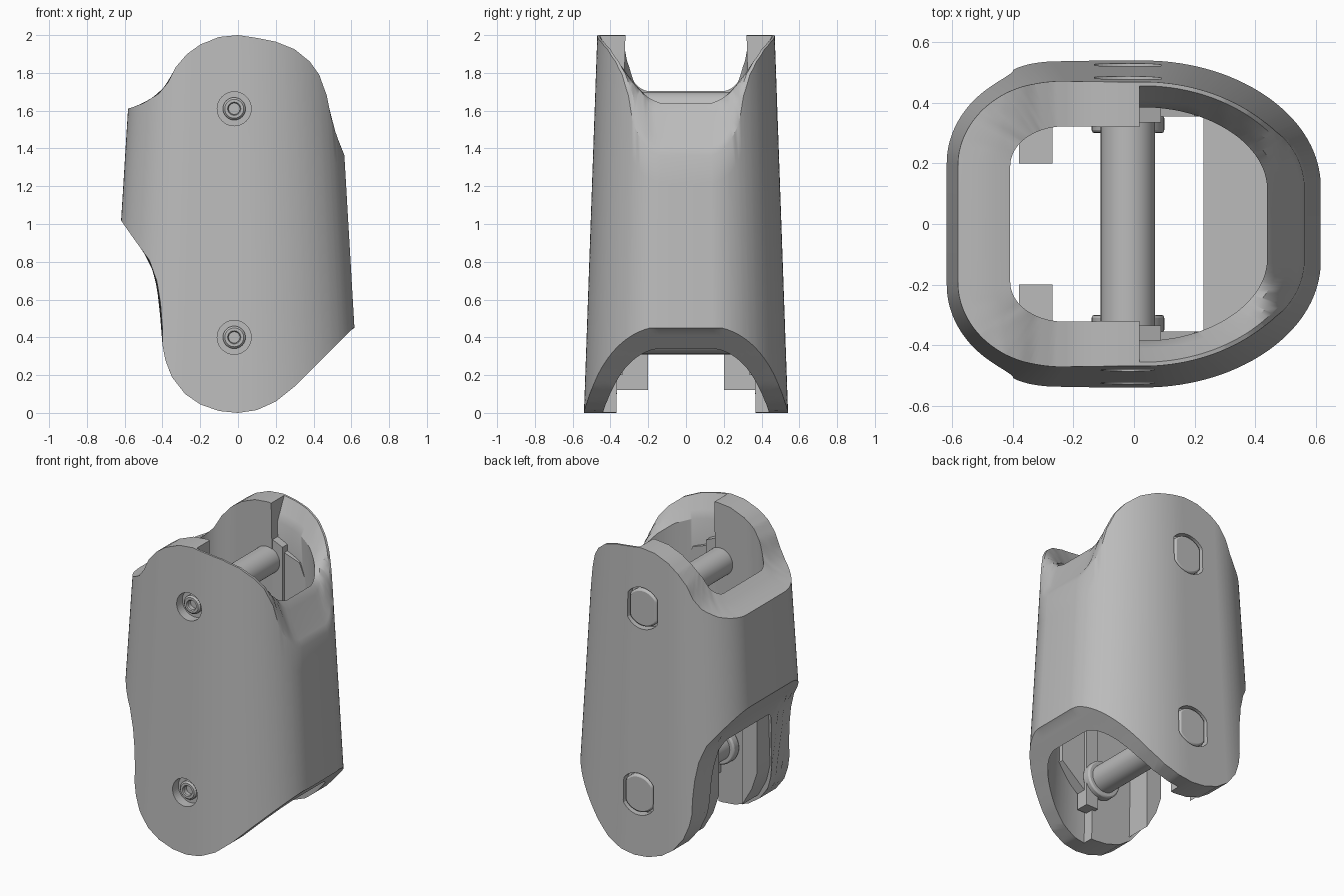
import bpy, bmesh, math
from mathutils import Vector, Matrix

cube = bpy.data.objects.get("Cube")
if cube:
    bpy.data.objects.remove(cube, do_unlink=True)

grey = bpy.data.materials.new("plain_grey")
grey.use_nodes = True
tone = (0.5, 0.5, 0.5, 1)
grey.diffuse_color = tone
grey.node_tree.nodes["Principled BSDF"].inputs["Base Color"].default_value = tone
parts = []


def add_object(name, bm, helper=False):
    bmesh.ops.recalc_face_normals(bm, faces=bm.faces)
    mesh = bpy.data.meshes.new(name)
    bm.to_mesh(mesh)
    bm.free()
    mesh.materials.append(grey)
    obj = bpy.data.objects.new(name, mesh)
    bpy.context.collection.objects.link(obj)
    if helper:
        obj.hide_render = True
    else:
        parts.append(obj)
    return obj


def prism(name, outline, low, high, axis):
    """Extrude a flat outline between two positions on the y or z axis."""
    bm = bmesh.new()
    def place(u, v, w):
        return (u, w, v) if axis == "y" else (u, v, w)
    ends = [[bm.verts.new(place(u, v, w)) for u, v in outline] for w in (low, high)]
    bm.faces.new(ends[0])
    bm.faces.new(ends[1])
    for i in range(len(outline)):
        j = (i + 1) % len(outline)
        bm.faces.new((ends[0][i], ends[0][j], ends[1][j], ends[1][i]))
    return add_object(name, bm)


def rod(name, z, low, high, radius, half_width=None, helper=False, bevel=0):
    """Cylinder along y, optionally with two flat sides."""
    bm = bmesh.new()
    turn = Matrix.Translation((PIN_X, (low + high) / 2, z)) @ Matrix.Rotation(math.pi / 2, 4, "X")
    bmesh.ops.create_cone(bm, cap_ends=True, segments=48, radius1=radius, radius2=radius,
                          depth=high - low, matrix=turn)
    if half_width:
        for v in bm.verts:
            v.co.x = PIN_X + max(-half_width, min(half_width, v.co.x - PIN_X))
    obj = add_object(name, bm, helper)
    if bevel:
        mod = obj.modifiers.new("soft_edge", "BEVEL")
        mod.width = bevel
        mod.segments = 2
        mod.limit_method = "ANGLE"
    return obj


# Sleeve: side outlines of the upper and lower rims, as x and z
upper = [(-.58, 1.61), (-.5, 1.64), (-.42, 1.69), (-.37, 1.75), (-.33, 1.83), (-.27, 1.9),
         (-.2, 1.95), (-.1, 1.99), (0, 2), (.1, 1.985), (.2, 1.965), (.3, 1.925),
         (.38, 1.86), (.43, 1.79), (.47, 1.68), (.5, 1.53), (.54, 1.42), (.565, 1.36)]
lower = [(-.62, 1.02), (-.55, .92), (-.47, .81), (-.43, .7), (-.41, .58), (-.4, .45),
         (-.4, .36), (-.385, .28), (-.35, .19), (-.28, .1), (-.2, .045), (-.1, .01), (0, 0),
         (.1, .015), (.2, .06), (.3, .14), (.4, .24), (.5, .34), (.61, .45)]
PIN_X = -.02
STEP = .02
LEFT, RIGHT = -.62, .585
CORNER, BOW = -.25, .03


def taper(x, y, z):
    return Vector((x * (1.1 - .1 * z), y * (1.07 - .07 * z), z))


def untaper(points):
    return [(x / (1.1 - .1 * z), z) for x, z in points]


upper, lower = untaper(upper), untaper(lower)


def height(outline, x):
    if x <= outline[0][0]:
        return outline[0][1]
    for (a, za), (b, zb) in zip(outline, outline[1:]):
        if x <= b:
            return za + (zb - za) * (x - a) / (b - a)
    return outline[-1][1]


def arc(t):
    return math.sqrt(max(0, 1 - t * t))


def section(x):
    """Outer and inner plan points for one station: thick back, thin bowed front."""
    if x < CORNER:
        t = (x - CORNER) / (LEFT - CORNER)
        return (x, .2 + .305 * arc(t)), (CORNER - .19 * t, .2 + .145 * arc(t))
    if x < STEP:
        return (x, .505), (x, .345)
    t = max(0, (x - BOW) / (RIGHT - BOW))
    return (x, .12 + .385 * arc(t)), (min(x, BOW) + .44 * t, .12 + .29 * arc(t))


stations = {LEFT, RIGHT, STEP - .0005, STEP + .0005, CORNER}
stations.update(x for x, z in upper + lower if LEFT < x < RIGHT)
for i in range(33):
    a = math.pi / 2 * i / 32
    stations.add(CORNER + (LEFT - CORNER) * math.sin(a))
    stations.add(BOW + (RIGHT - BOW) * math.sin(a))
ordered = []
for x in sorted(stations):
    if not ordered or x - ordered[-1] > .0008:
        ordered.append(x)


def column(x, side):
    (ox, oy), (ix, iy) = section(x)
    drop = .17 if x > STEP else 0
    def rim(outline, s, fall):
        px, py = ox + (ix - ox) * s, oy + (iy - oy) * s
        return px, py, height(outline, px) - fall * max(0, s - .15)
    def wall(a, b, n):
        return [tuple(p + (q - p) * k / n for p, q in zip(a, b)) for k in range(n)]
    cuts = (0, .15, .4, .7, 1)
    top = [rim(upper, s, drop) for s in cuts]
    bottom = [rim(lower, s, 0) for s in cuts]
    loop = wall(bottom[0], top[0], 6) + top[:-1] + wall(top[-1], bottom[-1], 5) + bottom[:0:-1]
    return [taper(px, py * side, pz) for px, py, pz in loop]


bm = bmesh.new()
columns = [column(x, 1) for x in ordered] + [column(x, -1) for x in reversed(ordered)]
grid = [[bm.verts.new(p) for p in col] for col in columns]
for i, col in enumerate(grid):
    after = grid[(i + 1) % len(grid)]
    for j in range(len(col)):
        k = (j + 1) % len(col)
        bm.faces.new((col[j], col[k], after[k], after[j]))
sleeve = add_object("sleeve", bm)


def recess(cutter):
    mod = sleeve.modifiers.new("recess", "BOOLEAN")
    mod.operation = "DIFFERENCE"
    mod.solver = "EXACT"
    mod.object = cutter
    cutter.hide_viewport = True


# Cross pins with a socket screw at the front and a flat-sided nut at the back
for label, z in (("upper", 1.61), ("lower", .4)):
    face = taper(0, .505, z).y
    rod(label + "_pin", z, -.38, .38, .09)
    recess(rod(label + "_screw_cutter", z, -face - .1, -face + .06, .09, helper=True))
    recess(rod(label + "_nut_cutter", z, face - .05, face + .1, .135, .11, helper=True))
    rod(label + "_nut", z, face - .07, face - .005, .122, .098, bevel=.012)
    # Screw head turned from a profile with a hollow socket
    bm = bmesh.new()
    profile = [(.06, .08), (.06, .035), (.05, .025), (.035, .025), (.03, .032), (.03, .06), (0, .06)]
    verts = [bm.verts.new((PIN_X + r, d - face, z)) for r, d in profile]
    edges = [bm.edges.new(pair) for pair in zip(verts, verts[1:])]
    bmesh.ops.spin(bm, geom=verts + edges, cent=(PIN_X, 0, z), axis=(0, 1, 0),
                   angle=math.tau, steps=32)
    bmesh.ops.remove_doubles(bm, verts=bm.verts, dist=.0001)
    add_object(label + "_screw_head", bm)

# Inner liners, guide rails and pin collars on both side walls
for label, side in (("left", 1), ("right", -1)):
    def span(a, b):
        return sorted((a * side, b * side))
    prism(label + "_rail", [(-.38, .95), (-.38, .36), (-.34, .24), (-.27, .12), (-.27, .95)],
          *span(.2, .37), "y")
    prism(label + "_liner", [(0, .2), (.09, .2), (.09, 1.72), (0, 1.76)], *span(.335, .42), "y")
    prism(label + "_liner_step", [(.08, .3), (.26, .45), (.26, 1.5), (.2, 1.64), (.08, 1.68)],
          *span(.355, .42), "y")
    rod(label + "_collar", .4, *span(.3, .36), .12, bevel=.01)

# Shelf block closing the bowed end of the cavity
prism("shelf_block", [(.23, -.37), (.37, -.33), (.47, -.2), (.47, .2), (.37, .33), (.23, .37)],
      .6, 1.2, "z")

bpy.ops.object.select_all(action="DESELECT")
for obj in parts:
    obj.select_set(True)
bpy.context.view_layer.objects.active = sleeve
bpy.ops.object.shade_smooth_by_angle(angle=math.radians(32))
